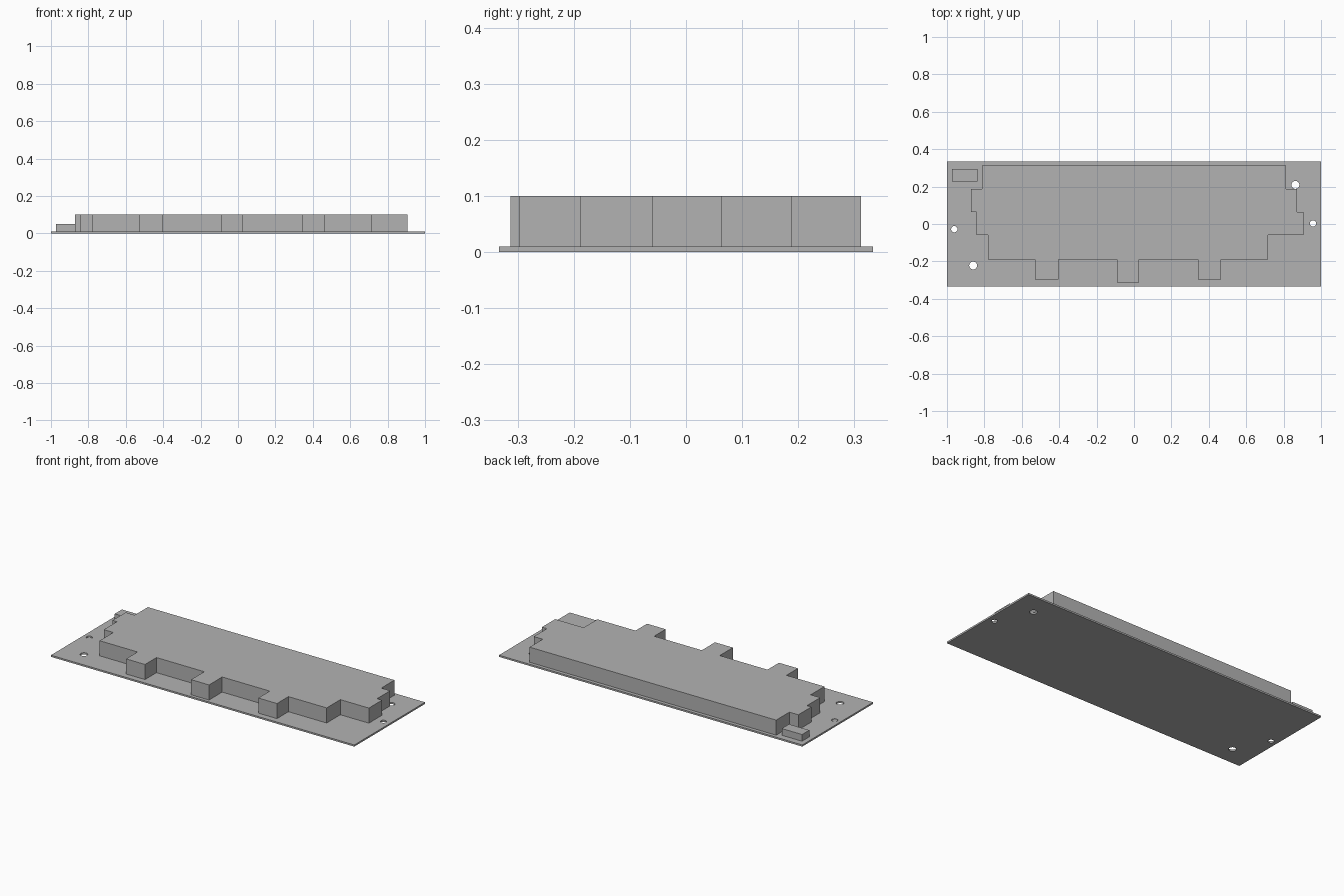
import bpy
import bmesh
from math import cos, sin, tau

cube = bpy.data.objects.get("Cube")
if cube:
    bpy.data.objects.remove(cube, do_unlink=True)

grey = bpy.data.materials.new("plain_grey")
grey.use_nodes = True
colour = (0.45, 0.45, 0.45, 1)
grey.diffuse_color = colour
grey.node_tree.nodes["Principled BSDF"].inputs["Base Color"].default_value = colour

BASE, TOP = 0.01, 0.10


def rectangle(x0, x1, y0, y1):
    return [(x0, y0), (x1, y0), (x1, y1), (x0, y1)]


def circle(x, y, r, sides=32):
    return [(x + r * cos(tau * i / sides), y + r * sin(tau * i / sides))
            for i in range(sides)]


def extrude(name, outline, z0, z1, holes=()):
    """Fill an outline, leaving holes open, and raise it from z0 to z1."""
    bm = bmesh.new()
    edges = []
    for loop in (outline, *holes):
        verts = [bm.verts.new((x, y, z0)) for x, y in loop]
        edges += [bm.edges.new((v, verts[i - 1])) for i, v in enumerate(verts)]
    if holes:
        bmesh.ops.triangle_fill(bm, edges=edges, use_beauty=True)
    else:
        bm.faces.new(verts)
    raised = bmesh.ops.extrude_face_region(bm, geom=bm.faces[:], use_keep_orig=True)
    top = [g for g in raised["geom"] if isinstance(g, bmesh.types.BMVert)]
    bmesh.ops.translate(bm, verts=top, vec=(0, 0, z1 - z0))
    bmesh.ops.recalc_face_normals(bm, faces=bm.faces[:])
    mesh = bpy.data.meshes.new(name)
    bm.to_mesh(mesh)
    bm.free()
    mesh.materials.append(grey)
    obj = bpy.data.objects.new(name, mesh)
    bpy.context.collection.objects.link(obj)
    return obj


# Thin base plate with four round mounting holes
mounts = [(0.863, 0.209, 0.021), (0.957, 0.003, 0.017),
          (-0.961, -0.028, 0.017), (-0.86, -0.222, 0.021)]
extrude("base_plate", rectangle(-1, 1, -0.333, 0.333), 0, BASE,
        [circle(*m) for m in mounts])

# Raised body: stepped ends and three tabs along the front
right_end = [(-0.813, 0.312), (-0.813, 0.188), (-0.872, 0.188), (-0.872, 0.064),
             (-0.843, 0.064), (-0.843, -0.06), (-0.78, -0.06), (-0.78, -0.189)]
tabs = [(-0.53, -0.405, -0.297), (-0.09, 0.028, -0.313), (0.342, 0.465, -0.297)]
left_end = [(0.717, -0.189), (0.717, -0.06), (0.905, -0.06), (0.905, 0.064),
            (0.872, 0.064), (0.872, 0.188), (0.813, 0.188), (0.813, 0.312)]
front = []
for x0, x1, y in tabs:
    front += [(x0, -0.189), (x0, y), (x1, y), (x1, -0.189)]
extrude("raised_body", right_end + front + left_end, BASE, TOP)

# Low block in the back corner
extrude("corner_block", rectangle(-0.972, -0.838, 0.227, 0.295), BASE, 0.05)
